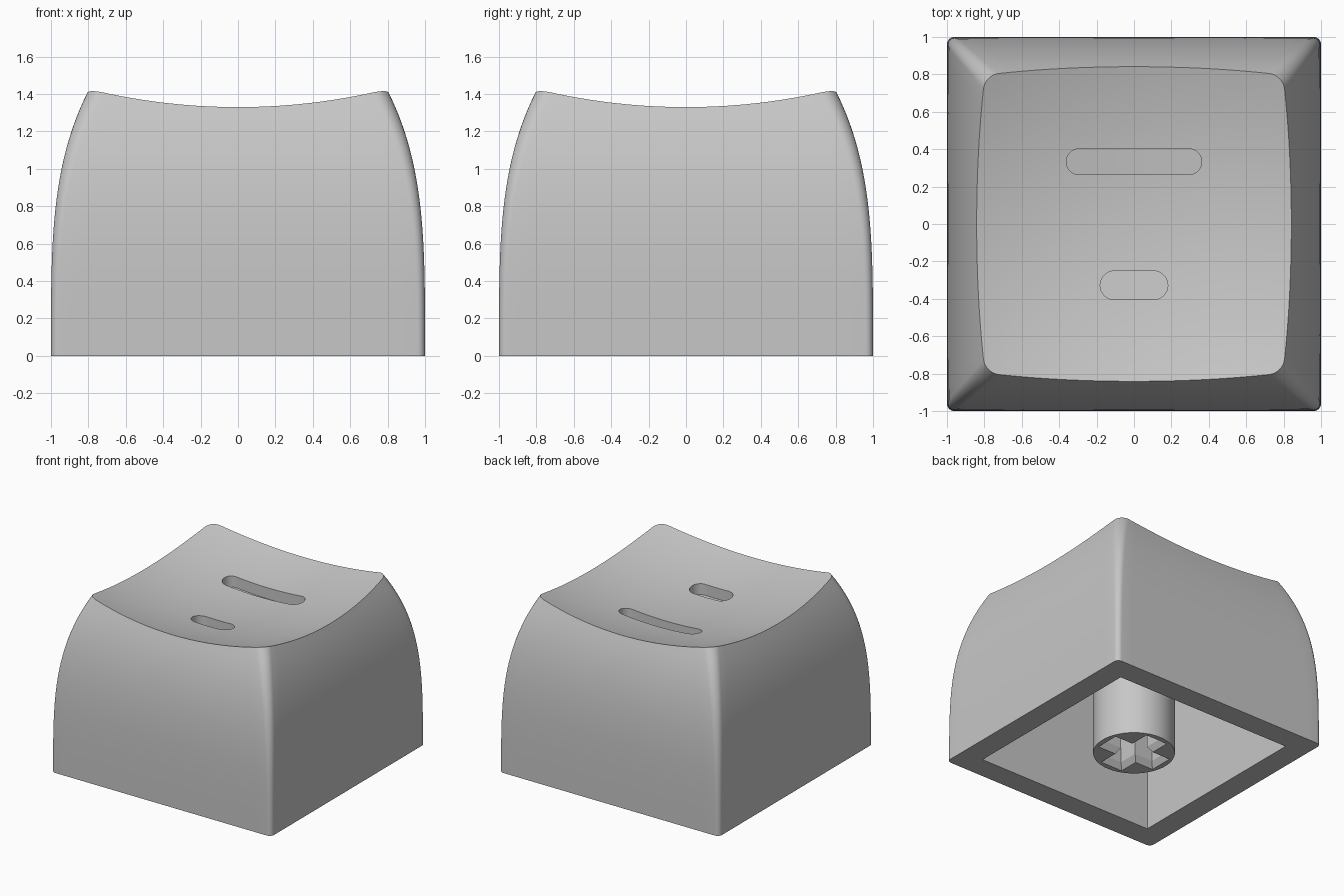
import bpy, bmesh, math
from mathutils import Matrix

if "Cube" in bpy.data.objects:
    bpy.data.objects.remove(bpy.data.objects["Cube"])

COLOUR = (0.57, 0.57, 0.57, 1)
grey = bpy.data.materials.new("light grey plastic")
grey.use_nodes = True
grey.diffuse_color = COLOUR
grey.node_tree.nodes["Principled BSDF"].inputs["Base Color"].default_value = COLOUR


def make_object(name, bm):
    bmesh.ops.recalc_face_normals(bm, faces=bm.faces)
    mesh = bpy.data.meshes.new(name)
    bm.to_mesh(mesh)
    bm.free()
    mesh.materials.append(grey)
    obj = bpy.data.objects.new(name, mesh)
    bpy.context.collection.objects.link(obj)
    return obj


def box(name, sx, sy, z0, z1, flare=0):
    """Box whose lower end is widened by flare on every side."""
    bm = bmesh.new()
    place = Matrix.Translation((0, 0, (z0 + z1) / 2)) @ Matrix.Diagonal((sx, sy, z1 - z0, 1))
    bmesh.ops.create_cube(bm, size=1, matrix=place)
    for v in bm.verts:
        if v.co.z < (z0 + z1) / 2:
            v.co.x += math.copysign(flare, v.co.x)
            v.co.y += math.copysign(flare, v.co.y)
    return make_object(name, bm)


def activate(obj):
    bpy.ops.object.select_all(action='DESELECT')
    obj.select_set(True)
    bpy.context.view_layer.objects.active = obj


def cut(target, cutter):
    cutter.hide_render = True
    mod = target.modifiers.new("cut", 'BOOLEAN')
    mod.operation, mod.solver, mod.object = 'DIFFERENCE', 'EXACT', cutter
    activate(target)
    bpy.ops.object.modifier_apply(modifier=mod.name)
    bpy.data.objects.remove(cutter)


# Shape rules: a bulging side wall and a shallow spherical dish
def dish(x, y, radius=3.1):
    return 1.213 + radius - math.sqrt(radius ** 2 - x * x - y * y)


def outline_point(side, u, angle, z):
    """Point on the rounded square at height z; u runs along a side, angle round its corner."""
    half = 1 - 0.057 * z ** 3.6
    r = 0.04 + 0.02 * z * z
    x = half - r + r * math.cos(angle)
    y = u * (half - r) + r * math.sin(angle)
    c, s = [(1, 0), (0, 1), (-1, 0), (0, -1)][side]
    return x * c - y * s, x * s + y * c


EDGE, CORNER, LEVELS, RINGS = 20, 8, 24, 16
params = []
for side in range(4):
    params += [(side, -1 + 2 * i / EDGE, 0) for i in range(EDGE)]
    params += [(side, 1, math.pi / 2 * i / CORNER) for i in range(CORNER)]


def rim_height(p):
    z = 1.35
    for _ in range(30):
        z = dish(*outline_point(*p, z))
    return z


# Cap body: lofted walls, then dish rings running in to the centre
bm = bmesh.new()
tops = [rim_height(p) for p in params]
rows = []
for k in range(LEVELS + 1):
    row = []
    for p, top in zip(params, tops):
        z = top * k / LEVELS
        row.append(bm.verts.new((*outline_point(*p, z), z)))
    rows.append(row)
rim = [v.co.copy() for v in rows[-1]]
for k in range(RINGS - 1, 0, -1):
    f = k / RINGS
    rows.append([bm.verts.new((c.x * f, c.y * f, dish(c.x * f, c.y * f))) for c in rim])
n = len(params)
for low, high in zip(rows, rows[1:]):
    for i in range(n):
        j = (i + 1) % n
        bm.faces.new((low[i], low[j], high[j], high[i]))
centre = bm.verts.new((0, 0, dish(0, 0)))
for i in range(n):
    bm.faces.new((rows[-1][i], rows[-1][(i + 1) % n], centre))
bm.faces.new(rows[0])
cap = make_object("cap_body", bm)


# Rounded slots sunk into the dish, floors parallel to it
def slot_cutter(name, half_len, y_mid, r, depth=0.09):
    straight = half_len - r
    caps = [(straight + r * math.sin(a), r * math.cos(a))
            for a in [math.pi / 2 * i / 8 for i in range(9)]]
    cols = [(-x, h) for x, h in reversed(caps)]
    cols += [(straight * (i / 4 - 1), r) for i in range(1, 8)] + caps
    bm = bmesh.new()
    loops = []
    for x, h in cols:
        ys = (y_mid - h, y_mid + h)
        loops.append([bm.verts.new((x, ys[0], dish(x, ys[0]) - depth)),
                      bm.verts.new((x, ys[1], dish(x, ys[1]) - depth)),
                      bm.verts.new((x, ys[1], 1.6)), bm.verts.new((x, ys[0], 1.6))])
    for a, b in zip(loops, loops[1:]):
        for i in range(4):
            j = (i + 1) % 4
            bm.faces.new((a[i], a[j], b[j], b[i]))
    bmesh.ops.remove_doubles(bm, verts=bm.verts, dist=1e-5)
    return make_object(name, bm)


cut(cap, slot_cutter("long_slot_cutter", 0.362, 0.333, 0.069))
cut(cap, slot_cutter("short_slot_cutter", 0.181, -0.328, 0.077))

# Hollow underside
cut(cap, box("cavity_cutter", 1.62, 1.62, -0.2, 1.05))

# Stem with a cross-shaped socket, its mouth chamfered
bm = bmesh.new()
bmesh.ops.create_cone(bm, cap_ends=True, segments=64, radius1=0.308, radius2=0.308,
                      depth=1.07, matrix=Matrix.Translation((0, 0, 0.535)))
stem = make_object("stem", bm)
for sx, sy in ((0.47, 0.14), (0.14, 0.47)):
    cut(stem, box("socket_cutter", sx, sy, -0.2, 0.42))
    cut(stem, box("socket_mouth_cutter", sx, sy, -0.05, 0.05, flare=0.06))

for obj in (cap, stem):
    activate(obj)
    bpy.ops.object.shade_smooth_by_angle(angle=math.radians(30))
